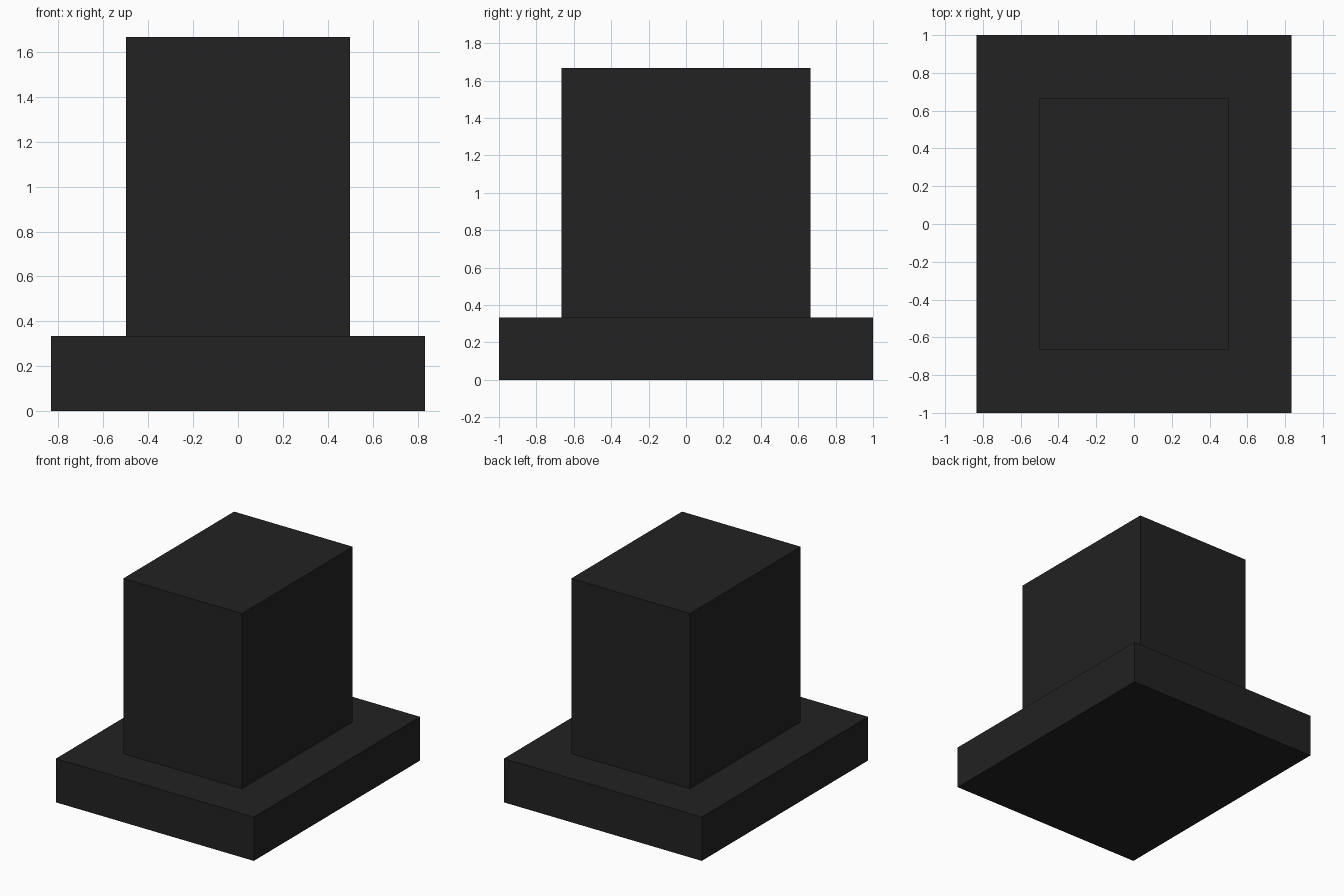
import bpy

if "Cube" in bpy.data.objects:
    bpy.data.objects.remove(bpy.data.objects["Cube"])

# Single flat colour
black = bpy.data.materials.new("soft_black")
black.diffuse_color = (0.016, 0.016, 0.016, 1.0)
black.use_nodes = True
black.node_tree.nodes["Principled BSDF"].inputs["Base Color"].default_value = black.diffuse_color


def box(name, size, z_bottom):
    """Axis-aligned box centred on x and y, resting on z_bottom."""
    bpy.ops.mesh.primitive_cube_add(size=1, location=(0, 0, z_bottom + size[2] / 2))
    obj = bpy.context.object
    obj.name = name
    obj.scale = size
    bpy.ops.object.transform_apply(location=False, rotation=False, scale=True)
    obj.data.materials.append(black)
    return obj


# Wide flat brim, then the tall crown standing on it
unit = 1 / 3
box("brim", (5 * unit, 6 * unit, unit), 0)
box("crown", (3 * unit, 4 * unit, 4 * unit), unit)
